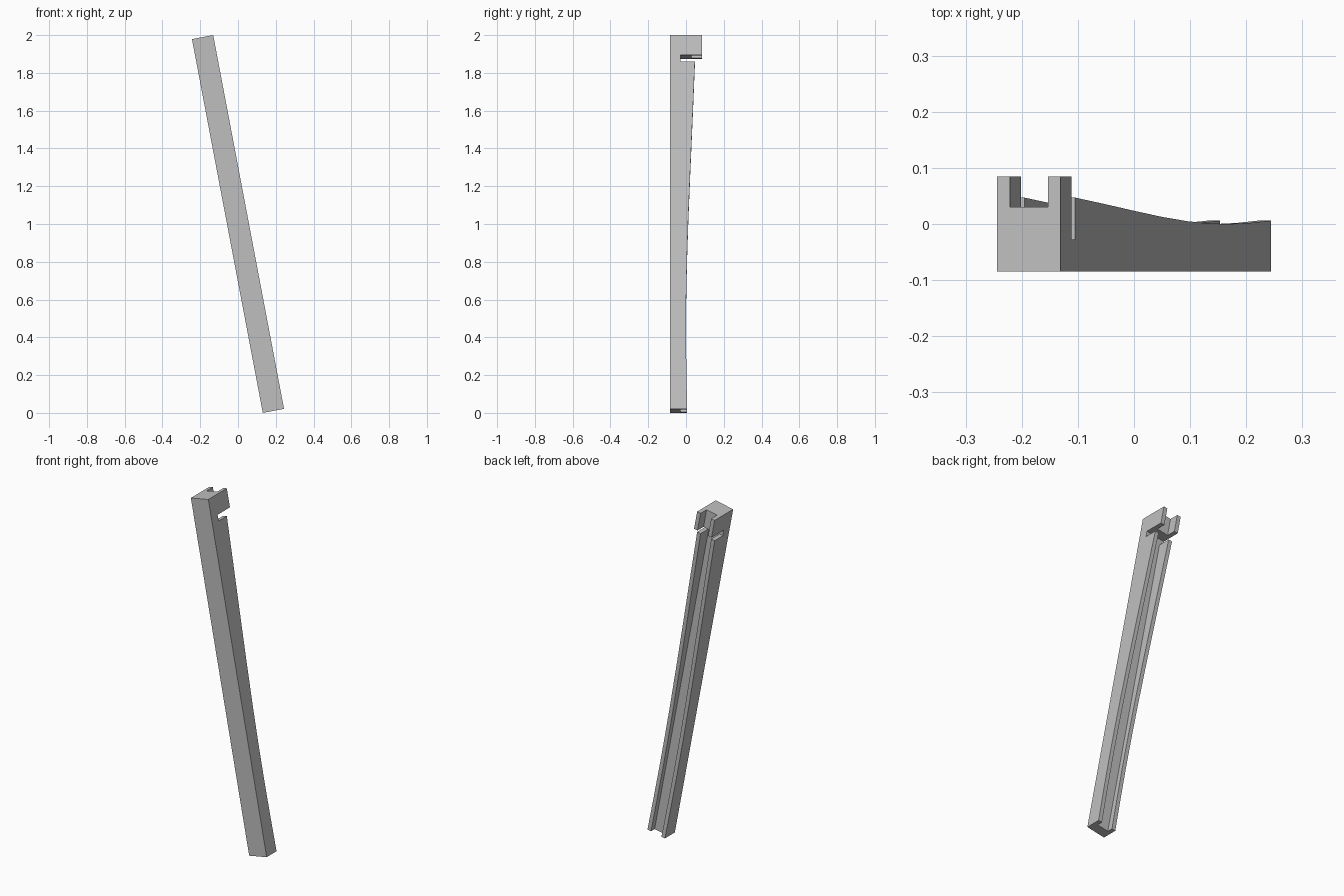
import bpy, bmesh, math
from mathutils import Matrix

old = bpy.data.objects.get("Cube")
if old:
    bpy.data.objects.remove(old, do_unlink=True)

# Bar dimensions, before it is leaned over
LENGTH, WIDTH, HALF_DEPTH = 2.014, 0.1145, 0.085
WALL = 0.0227
HEAD_START = LENGTH - 0.107      # underside of the hooked head
NOTCH_START = HEAD_START - 0.035
FLOOR, HEAD_FLOOR = -0.028, 0.03
LEAN = math.radians(-10.73)

grey = bpy.data.materials.new("light grey")
grey.use_nodes = True
colour = (0.52, 0.52, 0.52, 1)
grey.diffuse_color = colour
grey.node_tree.nodes["Principled BSDF"].inputs["Base Color"].default_value = colour


def prism(name, outline, width):
    """Extrude a (depth, height) outline across x, centred on x = 0."""
    bm = bmesh.new()
    face = bm.faces.new([bm.verts.new((-width / 2, y, z)) for y, z in outline])
    new = bmesh.ops.extrude_face_region(bm, geom=[face])["geom"]
    bmesh.ops.translate(bm, vec=(width, 0, 0),
                        verts=[v for v in new if isinstance(v, bmesh.types.BMVert)])
    bmesh.ops.recalc_face_normals(bm, faces=bm.faces)
    mesh = bpy.data.meshes.new(name)
    bm.to_mesh(mesh)
    bm.free()
    mesh.materials.append(grey)
    obj = bpy.data.objects.new(name, mesh)
    bpy.context.collection.objects.link(obj)
    return obj


def cut_groove(target, y, z0, z1):
    """Cut a channel between the two side walls, open to the back."""
    cutter = prism("groove_cutter", [(y, z0), (0.2, z0), (0.2, z1), (y, z1)],
                   WIDTH - 2 * WALL)
    cutter.hide_render = True
    mod = target.modifiers.new("groove", 'BOOLEAN')
    mod.operation, mod.solver, mod.object = 'DIFFERENCE', 'EXACT', cutter
    bpy.context.view_layer.objects.active = target
    bpy.ops.object.modifier_apply(modifier=mod.name)
    bpy.data.objects.remove(cutter, do_unlink=True)


# Side outline: gently curved back edge, notch, then the deeper head
curve = [(0.006, 0), (0.002, 0.2), (0, 0.4), (0.001, 0.6), (0.005, 0.8),
         (0.013, 1.05), (0.024, 1.32), (0.036, 1.6), (0.047, NOTCH_START)]
outline = [(-HALF_DEPTH, 0)] + curve + [
    (FLOOR, NOTCH_START), (FLOOR, HEAD_START), (HALF_DEPTH, HEAD_START),
    (HALF_DEPTH, LENGTH), (-HALF_DEPTH, LENGTH)]
bar = prism("channel_bar", outline, WIDTH)

# Long groove in the body, shallower groove in the head
cut_groove(bar, FLOOR, -0.1, (NOTCH_START + HEAD_START) / 2)
cut_groove(bar, HEAD_FLOOR, (NOTCH_START + HEAD_START) / 2, LENGTH + 0.1)

# Lean the bar over and stand it on the ground
bar.data.transform(Matrix.Rotation(LEAN, 4, 'Y') @ Matrix.Translation((0, 0, -LENGTH / 2)))
low = min(v.co.z for v in bar.data.vertices)
bar.data.transform(Matrix.Translation((0, 0, -low)))
